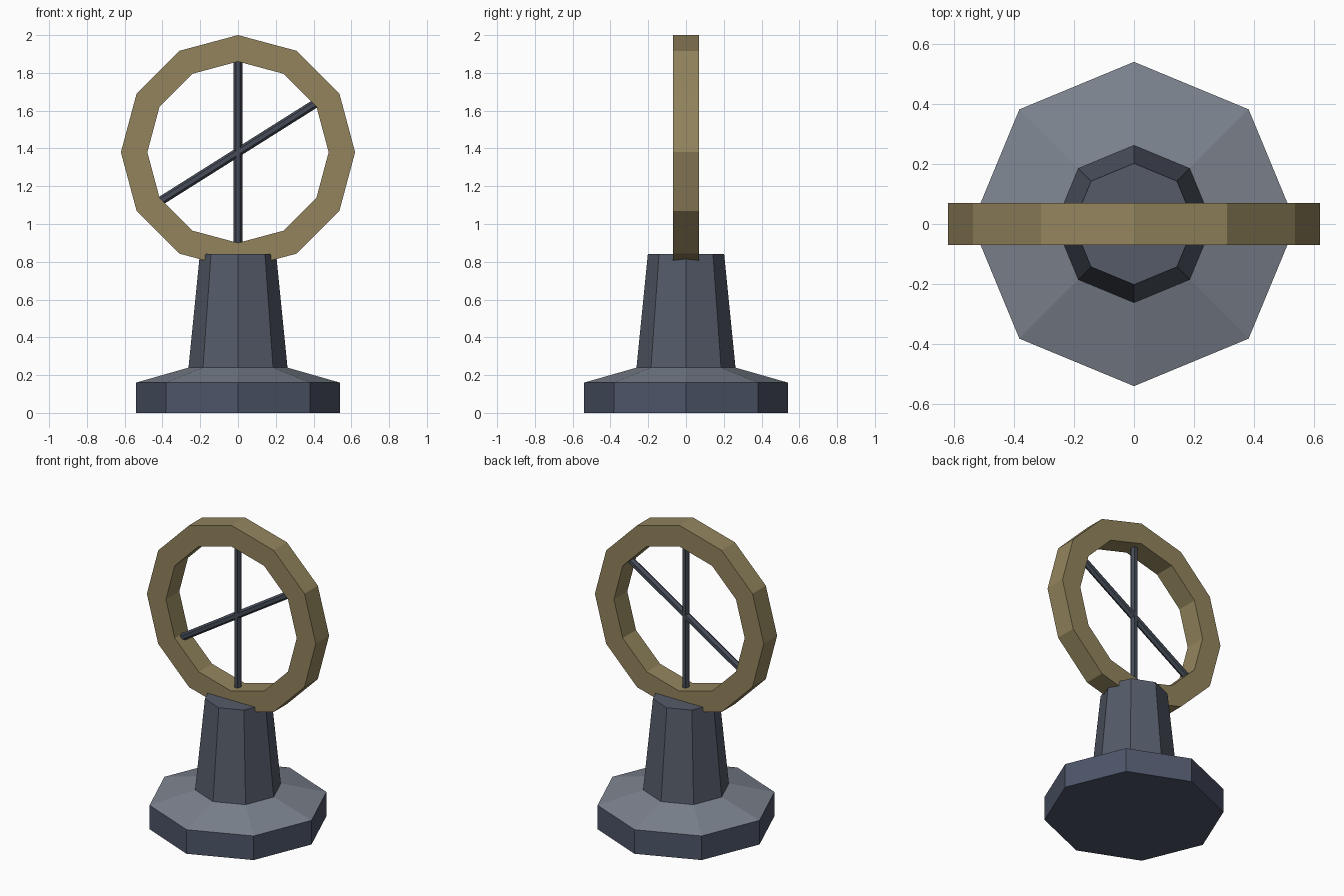
import bpy, bmesh, math
from mathutils import Matrix, Vector

if "Cube" in bpy.data.objects:
    bpy.data.objects.remove(bpy.data.objects["Cube"])

RING_Z = 1.38


def material(name, rgb):
    m = bpy.data.materials.new(name)
    m.diffuse_color = (*rgb, 1)
    m.use_nodes = True
    m.node_tree.nodes["Principled BSDF"].inputs["Base Color"].default_value = m.diffuse_color
    return m


slate = material("slate", (0.075, 0.09, 0.14))
stone = material("stone", (0.20, 0.225, 0.27))
iron = material("iron", (0.09, 0.105, 0.14))
steel = material("steel", (0.06, 0.07, 0.095))
brass = material("brass", (0.29, 0.23, 0.11))


def add_object(name, bm, mat):
    bmesh.ops.recalc_face_normals(bm, faces=bm.faces)
    mesh = bpy.data.meshes.new(name)
    bm.to_mesh(mesh)
    bm.free()
    mesh.materials.append(mat)
    ob = bpy.data.objects.new(name, mesh)
    bpy.context.collection.objects.link(ob)
    return ob


def lathe(name, profile, sides, mat, closed=False, matrix=Matrix()):
    """Spin (radius, height) points round z; open profiles get end caps."""
    bm = bmesh.new()
    loops = []
    for r, z in profile:
        loops.append([bm.verts.new(matrix @ Vector((r * math.cos(a), r * math.sin(a), z)))
                      for a in (math.tau * i / sides for i in range(sides))])
    pairs = list(zip(loops, loops[1:]))
    if closed:
        pairs.append((loops[-1], loops[0]))
    else:
        bm.faces.new(loops[0])
        bm.faces.new(loops[-1])
    for lo, hi in pairs:
        for i in range(sides):
            j = (i + 1) % sides
            bm.faces.new((lo[i], lo[j], hi[j], hi[i]))
    return add_object(name, bm, mat)


# Octagonal foot, sloped shoulder and tapered column
lathe("base_plinth", [(0.54, 0), (0.54, 0.16)], 8, slate)
lathe("base_shoulder", [(0.54, 0.16), (0.26, 0.24)], 8, stone)
lathe("column", [(0.262, 0.24), (0.202, 0.84)], 8, iron)

# Upright twelve-sided ring
upright = Matrix.Translation((0, 0, RING_Z)) @ Matrix.Rotation(math.pi / 2, 4, 'X')
lathe("ring", [(0.62, -0.07), (0.62, 0.07), (0.48, 0.07), (0.48, -0.07)], 12, brass,
      closed=True, matrix=upright)

# Crossing rods spanning the ring
for name, tilt in (("vertical_rod", 0), ("diagonal_rod", 57.8)):
    place = Matrix.Translation((0, 0, RING_Z)) @ Matrix.Rotation(math.radians(tilt), 4, 'Y')
    lathe(name, [(0.023, -0.48), (0.023, 0.48)], 6, steel, matrix=place)
